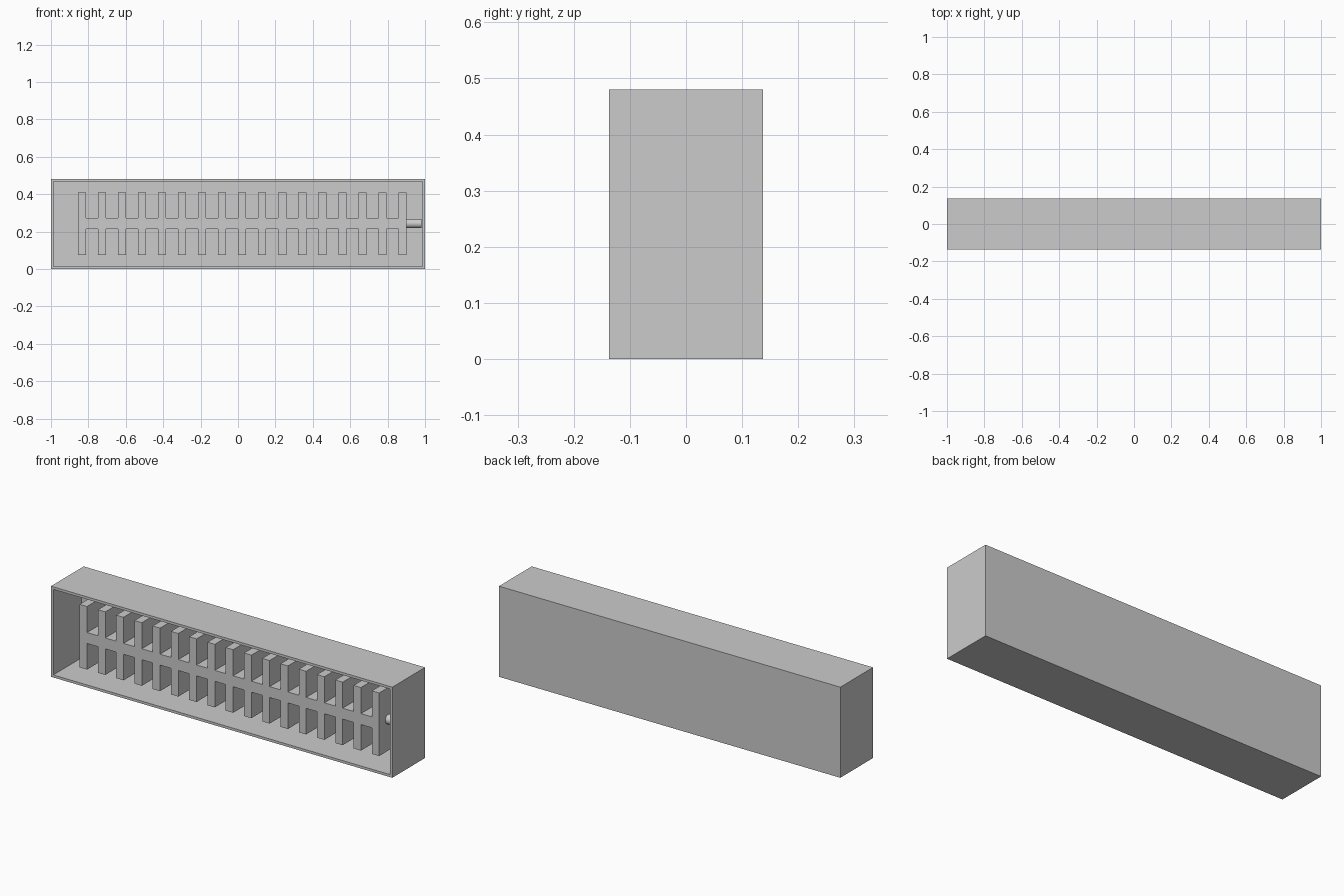
import bpy
import bmesh
from mathutils import Matrix

cube = bpy.data.objects.get("Cube")
if cube:
    bpy.data.objects.remove(cube, do_unlink=True)

HEIGHT, DEPTH, WALL = 0.48, 0.274, 0.019
FRONT = -DEPTH / 2
MID_Z = 0.243
RECESS = 0.237
FINS, PITCH, FIN_W = 17, 0.107, 0.043
COMB_X, COMB_FRONT, COMB_DEPTH = -0.855, FRONT + 0.033, 0.152

grey = bpy.data.materials.new("plain grey")
grey.use_nodes = True
grey.diffuse_color = (0.6, 0.6, 0.6, 1)
grey.node_tree.nodes["Principled BSDF"].inputs["Base Color"].default_value = (0.6, 0.6, 0.6, 1)


def add_object(name, bm):
    bmesh.ops.recalc_face_normals(bm, faces=bm.faces)
    mesh = bpy.data.meshes.new(name)
    bm.to_mesh(mesh)
    bm.free()
    mesh.materials.append(grey)
    obj = bpy.data.objects.new(name, mesh)
    bpy.context.collection.objects.link(obj)
    return obj


# Open-fronted case: a box whose front face is inset and pushed in
bm = bmesh.new()
bmesh.ops.create_cube(bm, size=1, matrix=Matrix.Translation((0, 0, HEIGHT / 2))
                      @ Matrix.Diagonal((2, DEPTH, HEIGHT, 1)))
front = min(bm.faces, key=lambda f: f.calc_center_median().y)
bmesh.ops.inset_region(bm, faces=[front], thickness=WALL)
pushed = bmesh.ops.extrude_discrete_faces(bm, faces=[front])["faces"]
bmesh.ops.translate(bm, verts=pushed[0].verts, vec=(0, RECESS, 0))
add_object("case", bm)

# Double-sided comb: the upper tooth outline, mirrored below, then extruded
upper = []
for i in range(FINS):
    x0 = COMB_X + i * PITCH
    x1 = x0 + FIN_W
    upper += [(x0, 0.029), (x0, 0.167), (x1, 0.167), (x1, 0.029)]
upper = upper[1:-1]
outline = upper + [(x, -z) for x, z in reversed(upper)]
bm = bmesh.new()
face = bm.faces.new([bm.verts.new((x, COMB_FRONT, MID_Z + z)) for x, z in outline])
back = bmesh.ops.extrude_face_region(bm, geom=[face])["geom"]
bmesh.ops.translate(bm, verts=[v for v in back if isinstance(v, bmesh.types.BMVert)],
                    vec=(0, COMB_DEPTH, 0))
add_object("comb", bm)

# Round pin joining the comb to the end wall
start = COMB_X + (FINS - 1) * PITCH + FIN_W
end = 1 - WALL
bm = bmesh.new()
bmesh.ops.create_cone(bm, cap_ends=True, segments=32, radius1=0.025, radius2=0.025,
                      depth=end - start,
                      matrix=Matrix.Translation(((start + end) / 2, COMB_FRONT + COMB_DEPTH / 2, MID_Z))
                      @ Matrix.Rotation(1.5708, 4, "Y"))
pin = add_object("pin", bm)
bpy.ops.object.select_all(action="DESELECT")
pin.select_set(True)
bpy.context.view_layer.objects.active = pin
bpy.ops.object.shade_smooth_by_angle()
